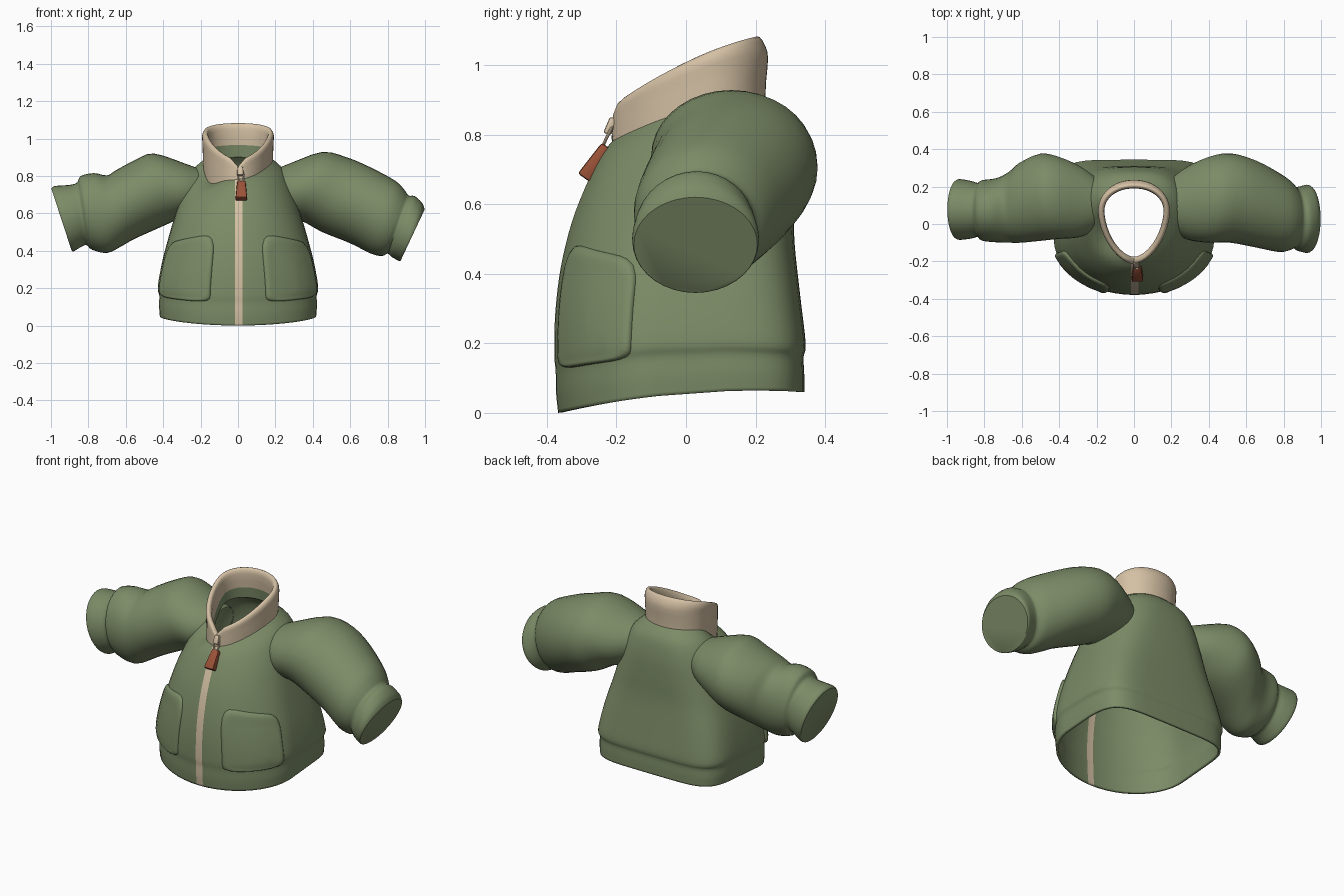
import bpy, bmesh, math
from mathutils import Vector, Matrix

if "Cube" in bpy.data.objects:
    bpy.data.objects.remove(bpy.data.objects["Cube"])


def material(name, rgb):
    m = bpy.data.materials.new(name)
    m.diffuse_color = (*rgb, 1)
    m.use_nodes = True
    m.node_tree.nodes["Principled BSDF"].inputs["Base Color"].default_value = m.diffuse_color
    return m


GREEN = material("olive cloth", (0.20, 0.26, 0.135))
BEIGE = material("beige trim", (0.66, 0.53, 0.37))
RUST = material("rust pull", (0.33, 0.085, 0.04))


def finish(name, bm, mats, angle=40):
    bmesh.ops.recalc_face_normals(bm, faces=bm.faces)
    me = bpy.data.meshes.new(name)
    bm.to_mesh(me)
    bm.free()
    ob = bpy.data.objects.new(name, me)
    bpy.context.collection.objects.link(ob)
    for m in mats:
        me.materials.append(m)
    bpy.ops.object.select_all(action='DESELECT')
    ob.select_set(True)
    bpy.context.view_layer.objects.active = ob
    bpy.ops.object.shade_smooth_by_angle(angle=math.radians(angle))
    return ob


def sample(rows, t):
    """Catmull-Rom value of a table of rows at t (in row units)."""
    i = max(0, min(int(t), len(rows) - 2))
    f = t - i
    p = [rows[max(0, min(i + k, len(rows) - 1))] for k in (-1, 0, 1, 2)]
    return [b + 0.5 * f * (c - a + f * (2 * a - 5 * b + 4 * c - d + f * (3 * (b - c) + d - a)))
            for a, b, c, d in zip(*p)]


def refine(rows, n):
    return [sample(rows, i / n) for i in range((len(rows) - 1) * n + 1)]


def loft(rings, cap_end=False, wrap=False):
    bm = bmesh.new()
    vs = [[bm.verts.new(p) for p in r] for r in rings]
    pairs = list(zip(vs, vs[1:])) + ([(vs[-1], vs[0])] if wrap else [])
    for a, b in pairs:
        for j in range(len(a)):
            k = (j + 1) % len(a)
            bm.faces.new((a[j], a[k], b[k], b[j]))
    if cap_end:
        bm.faces.new(vs[-1])
    return bm


def torso_point(row, a):
    """Tilted egg-shaped ring; a = 0 is the front centre."""
    zf, zb, yf, yb, w, yw, ef, eb = row
    s, c = math.sin(a), math.cos(a)
    e = 2 / (ef if c > 0 else eb)
    x = math.copysign(w * abs(s) ** e, s)
    y = yw + ((yf if c > 0 else yb) - yw) * abs(c) ** e
    q = (y - yf) / (yb - yf)
    return Vector((x, y, zf + (zb - zf) * q + 0.1 * q * (1 - q)))


def neck_dip(a):
    """The neckline sags on one side of the front."""
    d = (a + math.pi) % (2 * math.pi) - math.pi
    return 0.085 * math.exp(-((d + 1.0) / 0.5) ** 2)


# Torso: front z, back z, front y, back y, half width, widest y, front and back squareness
TORSO = [
    (0.00, 0.06, -.368, .340, .418, -.08, 2.0, 5.4),
    (0.06, 0.11, -.374, .340, .422, -.08, 2.0, 5.4),
    (0.12, 0.16, -.375, .338, .421, -.08, 2.0, 5.4),
    (0.17, 0.20, -.379, .344, .429, -.08, 2.0, 5.4),
    (0.29, 0.34, -.376, .328, .406, -.07, 2.0, 4.8),
    (0.42, 0.49, -.360, .312, .368, -.05, 2.0, 4.0),
    (0.55, 0.63, -.328, .308, .328, -.02, 2.0, 3.4),
    (0.66, 0.75, -.285, .300, .290, .02, 2.0, 3.0),
    (0.74, 0.85, -.245, .275, .245, .05, 1.9, 2.6),
    (0.79, 0.91, -.205, .222, .180, .07, 1.7, 2.1),
]
SEG = 48
EDGE = 0.05
angles = [-EDGE, EDGE] + [2 * math.pi * i / SEG for i in range(1, SEG)]


def torso_ring(row, t):
    ring = [torso_point(row, a) for a in angles]
    for p, a in zip(ring, angles):
        p.z -= neck_dip(a) * max(0, (t - 6) / 3)
    ring[0].x, ring[1].x = -0.017, 0.025      # zip tape keeps a constant width
    return ring


body = finish("jacket_body", loft([torso_ring(r, i / 4) for i, r in enumerate(refine(TORSO, 4))]),
              [GREEN, BEIGE], 60)
for f in body.data.polygons:
    if f.center.y < -0.05 and abs(f.center.x) < 0.012:
        f.material_index = 1
thick = body.modifiers.new("cloth thickness", 'SOLIDIFY')
thick.thickness, thick.offset = 0.014, -1

# Collar: up the outside, over the rolled rim, down the inside
COLLAR = [
    (0.755, 0.89, -.212, .228, .186, .07, 1.75, 2.1),
    (0.80, 0.95, -.213, .230, .188, .07, 1.75, 2.1),
    (0.85, 1.02, -.213, .236, .190, .07, 1.75, 2.1),
    (0.875, 1.055, -.212, .228, .192, .07, 1.75, 2.1),
    (0.89, 1.08, -.202, .212, .182, .07, 1.75, 2.1),
    (0.885, 1.078, -.185, .198, .166, .07, 1.75, 2.1),
    (0.86, 1.05, -.175, .190, .158, .07, 1.75, 2.1),
    (0.80, 0.965, -.180, .198, .160, .07, 1.75, 2.1),
    (0.755, 0.90, -.185, .205, .165, .07, 1.75, 2.1),
]
rings = []
for r in refine(COLLAR, 2):
    lift = max(0, r[0] - 0.78) / 0.11
    low = max(0, min(1, (0.87 - r[0]) / 0.11))
    ring = []
    for i in range(SEG):
        a = 2 * math.pi * i / SEG
        p = torso_point(r, a)
        d = min(a, 2 * math.pi - a)
        p.z -= 0.04 * lift * math.exp(-(d / 0.17) ** 2)   # notch above the zip
        p.z -= low * neck_dip(a)
        ring.append(p)
    rings.append(ring)
collar = finish("collar", loft(rings, wrap=True), [BEIGE, GREEN], 60)
for f in collar.data.polygons:
    if f.index // SEG >= 14:      # lining below the inner collar
        f.material_index = 1

# Sleeves: top x, top z, bottom x, bottom z, front y, back y of each ring
RIGHT = [
    (.185, .83, .23, .60, -.04, .25), (.28, .868, .30, .57, -.085, .31),
    (.45, .928, .36, .55, -.10, .36), (.58, .90, .45, .50, -.10, .378),
    (.70, .85, .60, .44, -.125, .34), (.84, .775, .71, .385, -.15, .27),
    (.89, .725, .77, .372, -.14, .23), (.912, .695, .80, .385, -.128, .20),
    (.945, .692, .82, .368, -.145, .20), (.985, .655, .86, .346, -.155, .21),
    (.998, .62, .87, .348, -.15, .205),
]
LEFT = [
    (.185, .83, .23, .60, -.03, .25), (.28, .865, .30, .58, -.07, .31),
    (.45, .92, .36, .55, -.08, .36), (.55, .885, .45, .51, -.09, .376),
    (.65, .832, .56, .46, -.10, .33), (.70, .803, .63, .42, -.10, .28),
    (.77, .815, .70, .388, -.098, .245), (.84, .80, .78, .405, -.09, .235),
    (.86, .765, .81, .43, -.07, .22), (.90, .752, .84, .42, -.078, .23),
    (.98, .746, .878, .397, -.085, .24), (.998, .732, .89, .402, -.08, .235),
]


def sleeve(name, rows, side):
    rings = []
    for xt, zt, xb, zb, y0, y1 in refine(rows, 3):
        mid = Vector(((xt + xb) / 2 * side, (y0 + y1) / 2, (zt + zb) / 2))
        up = Vector(((xt - xb) / 2 * side, 0, (zt - zb) / 2))
        out = Vector((0, (y1 - y0) / 2, 0))
        rings.append([mid + up * math.cos(a) + out * math.sin(a)
                      for a in (2 * math.pi * i / 36 for i in range(36))])
    finish(name, loft(rings, cap_end=True), [GREEN])


sleeve("right_sleeve", RIGHT, 1)
sleeve("left_sleeve", LEFT, -1)


# Pockets: padded rounded squares wrapped on the torso, top edge sloping outwards
def pocket(name, side):
    def on_body(u, v):
        # u, v run -1..1 across and up the pocket
        a = side * (0.83 + 0.48 * u)
        t = 3.6 + (1.58 - 0.36 * u if v > 0 else 1.58) * v
        p = torso_point(sample(TORSO, t), a)
        return p, Vector((p.x * 0.85, p.y, 0)).normalized()
    rings = []
    for r, off in ((1, -.005), (.99, .006), (.95, .012), (.88, .014), (.8, .012), (.6, .012), (.3, .012), (.02, .012)):
        ring = []
        for i in range(48):
            a = 2 * math.pi * i / 48
            c, s = math.cos(a), math.sin(a)
            k = r / (abs(c) ** 6 + abs(s) ** 6) ** (1 / 6)
            p, n = on_body(c * k, s * k)
            ring.append(p + n * off)
        rings.append(ring)
    finish(name, loft(rings, cap_end=True), [GREEN], 60)


pocket("right_pocket", 1)
pocket("left_pocket", -1)


# Zip slider, loop and pull
def block(name, mat, size, taper, loc, tilt, bevel):
    bm = bmesh.new()
    bmesh.ops.create_cube(bm, size=1)
    for v in bm.verts:
        k = taper if v.co.z > 0 else 1
        v.co = Vector((v.co.x * size[0] * k, v.co.y * size[1] * k, v.co.z * size[2]))
    bmesh.ops.bevel(bm, geom=bm.edges[:], offset=bevel, segments=2, affect='EDGES', profile=0.5)
    bm.transform(Matrix.Translation(loc) @ Matrix.Rotation(tilt, 4, 'X'))
    finish(name, bm, [mat])


block("zip_pull", RUST, (.062, .042, .112), .72, (.018, -.262, .722), -.61, .008)
block("zip_slider", BEIGE, (.036, .024, .05), .8, (.012, -.218, .825), -.35, .006)
bpy.ops.mesh.primitive_torus_add(major_radius=.017, minor_radius=.0045, major_segments=20,
                                 minor_segments=8, location=(.016, -.226, .795),
                                 rotation=(math.pi / 2 - .45, 0, 0))
loop = bpy.context.object
loop.name = "zip_loop"
loop.scale = (.9, 1.9, 1)
loop.data.materials.append(BEIGE)
bpy.ops.object.shade_smooth_by_angle()
